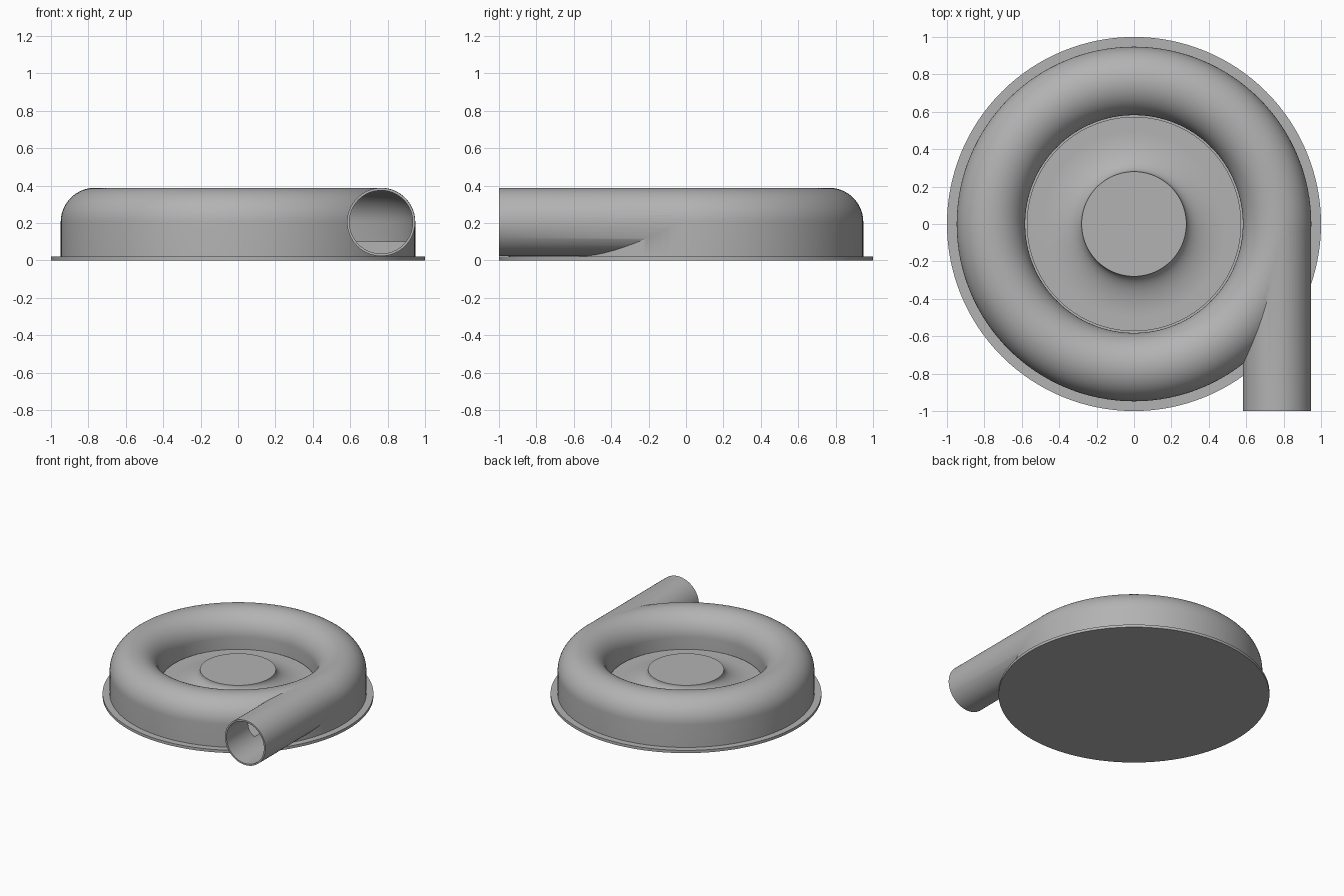
import bpy, bmesh, math
from mathutils import Vector, Matrix

if "Cube" in bpy.data.objects:
    bpy.data.objects.remove(bpy.data.objects["Cube"], do_unlink=True)

TUBE_X, TUBE_Z, TUBE_R, WALL = 0.765, 0.205, 0.183, 0.013
FLOOR, PLATE = 0.10, 0.022

grey = bpy.data.materials.new("cast grey")
grey.use_nodes = True
grey.diffuse_color = (0.45, 0.45, 0.45, 1)
grey.node_tree.nodes["Principled BSDF"].inputs["Base Color"].default_value = (0.45, 0.45, 0.45, 1)


def add_object(name, bm):
    bmesh.ops.remove_doubles(bm, verts=bm.verts, dist=1e-5)
    bmesh.ops.recalc_face_normals(bm, faces=bm.faces)
    mesh = bpy.data.meshes.new(name)
    bm.to_mesh(mesh)
    bm.free()
    mesh.materials.append(grey)
    obj = bpy.data.objects.new(name, mesh)
    bpy.context.collection.objects.link(obj)
    return obj


def lathe(name, profile, closed=False, steps=128):
    """Spin (radius, height) points around z."""
    bm = bmesh.new()
    verts = [bm.verts.new((r, 0, z)) for r, z in profile]
    edges = [bm.edges.new(pair) for pair in zip(verts, verts[1:])]
    if closed:
        edges.append(bm.edges.new((verts[-1], verts[0])))
    bmesh.ops.spin(bm, geom=verts + edges, cent=(0, 0, 0), axis=(0, 0, 1),
                   angle=math.tau, steps=steps, use_merge=True)
    return add_object(name, bm)


def arc(cx, cz, rx, rz, start, end, n):
    angles = [math.radians(start + (end - start) * i / n) for i in range(n + 1)]
    return [(cx + rx * math.cos(a), cz + rz * math.sin(a)) for a in angles]


def rod(name, radius, y0, y1):
    """Cylinder along y on the outlet axis."""
    bm = bmesh.new()
    place = Matrix.Translation(Vector((TUBE_X, (y0 + y1) / 2, TUBE_Z))) @ Matrix.Rotation(math.pi / 2, 4, "X")
    bmesh.ops.create_cone(bm, cap_ends=True, segments=64, radius1=radius, radius2=radius,
                          depth=abs(y1 - y0), matrix=place)
    return add_object(name, bm)


def combine(target, tool, operation):
    mod = target.modifiers.new(operation.lower(), "BOOLEAN")
    mod.operation, mod.solver, mod.object = operation, "EXACT", tool
    bpy.context.view_layer.objects.active = target
    bpy.ops.object.modifier_apply(modifier=mod.name)
    bpy.data.objects.remove(tool, do_unlink=True)


def smooth(obj):
    bpy.ops.object.select_all(action="DESELECT")
    obj.select_set(True)
    bpy.context.view_layer.objects.active = obj
    bpy.ops.object.shade_smooth_by_angle(angle=math.radians(30))


# Mounting plate
base_plate = lathe("base_plate", [(0, 0), (1, 0), (1, PLATE), (0, PLATE)])

# Ring housing with a half-round top, straight sides and a solid floor
dome = arc(TUBE_X, TUBE_Z, TUBE_R, TUBE_R, 0, 180, 32)
housing = lathe("volute_housing", [(0, PLATE - 0.002), (TUBE_X + TUBE_R, PLATE - 0.002)] + dome
                + [(TUBE_X - TUBE_R, FLOOR), (0, FLOOR)])

# Tangential outlet pipe, then the hollow channel and bore
combine(housing, rod("outlet_pipe", TUBE_R - 0.001, -1.0, 0), "UNION")
inner = TUBE_R - WALL
channel = arc(TUBE_X, TUBE_Z, inner, inner, 0, 180, 24)
combine(housing, lathe("channel_cutter", [(TUBE_X + inner, FLOOR)] + channel
                       + [(TUBE_X - inner, FLOOR)], closed=True), "DIFFERENCE")
combine(housing, rod("bore_cutter", inner - 0.001, -1.05, 0), "DIFFERENCE")

# Impeller disc with a flared hub
flare = arc(0.50, 0.216, 0.22, 0.104, 180, 270, 20)
impeller = lathe("impeller_hub", [(0, FLOOR - 0.01), (0.573, FLOOR - 0.01), (0.573, 0.112)]
                 + flare[::-1] + [(0, 0.216)])

for part in (base_plate, housing, impeller):
    smooth(part)
